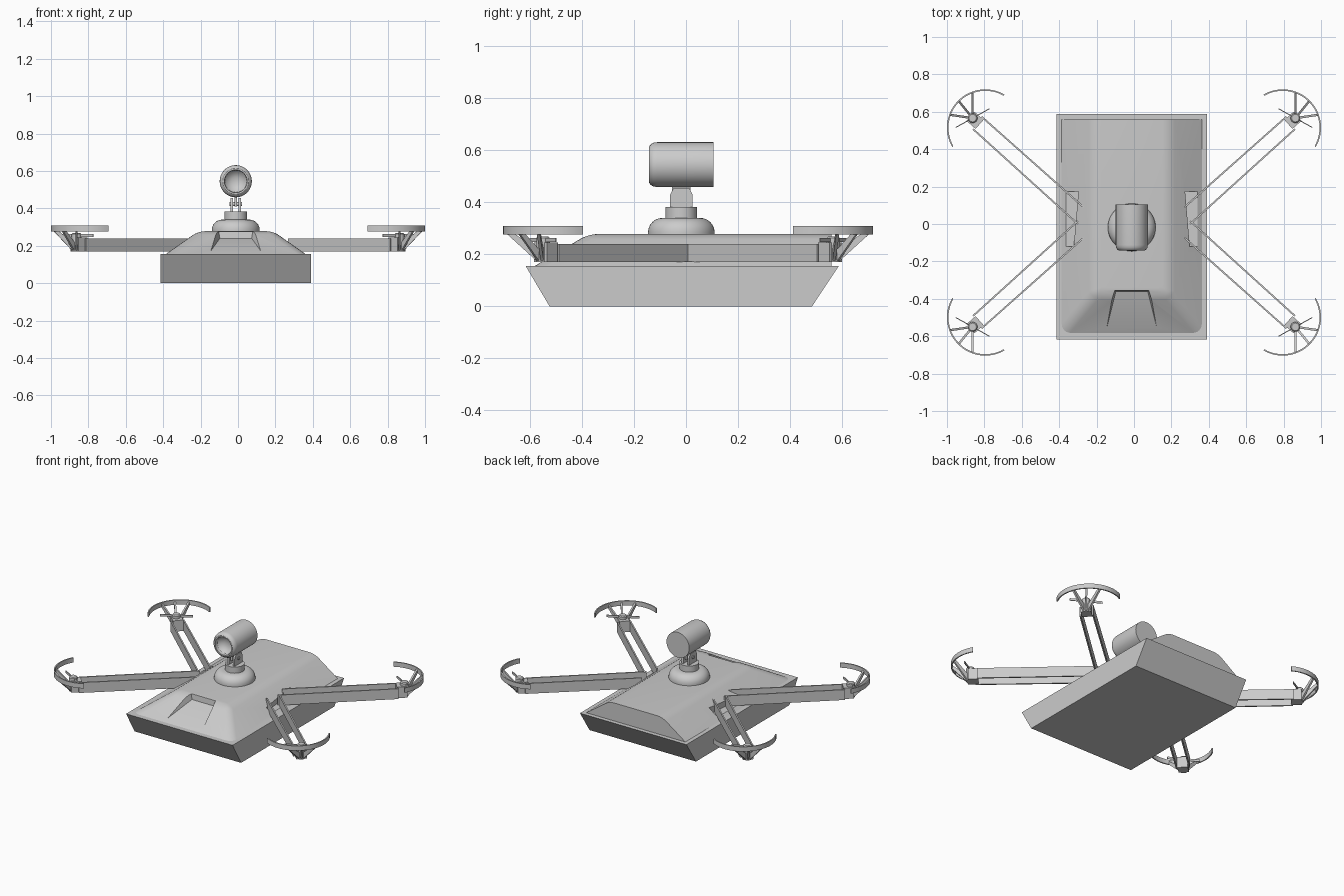
import bpy, bmesh
from math import sin, cos, pi, radians
from mathutils import Vector, Matrix

if "Cube" in bpy.data.objects:
    bpy.data.objects.remove(bpy.data.objects["Cube"])

CX, CY = -0.012, 0.008          # body centre line, rotor centre line


def finish(bm, name, loc=(0, 0, 0), smooth=30):
    bmesh.ops.recalc_face_normals(bm, faces=bm.faces)
    me = bpy.data.meshes.new(name)
    bm.to_mesh(me)
    bm.free()
    ob = bpy.data.objects.new(name, me)
    bpy.context.collection.objects.link(ob)
    ob.location = loc
    shade(ob, smooth)
    return ob


def shade(ob, angle=30):
    bpy.ops.object.select_all(action='DESELECT')
    ob.select_set(True)
    bpy.context.view_layer.objects.active = ob
    bpy.ops.object.shade_smooth_by_angle(angle=radians(angle))


def solid(bm, pts):
    """Convex block around the points."""
    vs = [bm.verts.new(p) for p in pts]
    bmesh.ops.convex_hull(bm, input=vs)
    es = list({e for v in vs if v.is_valid for e in v.link_edges})
    bmesh.ops.dissolve_limit(bm, angle_limit=0.01, verts=[v for v in vs if v.is_valid], edges=es)


def frustum(hw0, y0, z0, hw1, y1, z1):
    """Corners of a block from a bottom and a top rectangle, y as (front, back)."""
    return ([(s * hw0, y, z0) for s in (-1, 1) for y in y0] +
            [(s * hw1, y, z1) for s in (-1, 1) for y in y1])


def plate(bm, a, b, za, zb, t):
    """Thin upright plate from a to b (xy), with z spans at both ends."""
    a, b = Vector(a), Vector(b)
    d = (b - a).normalized()
    n = Vector((-d.y, d.x)) * t / 2
    solid(bm, [(*(p + s * n), z) for p, zs in ((a, za), (b, zb)) for s in (-1, 1) for z in zs])


def lathe(bm, profile, n=48, mat=Matrix()):
    vs = [bm.verts.new(mat @ Vector((r, 0, z))) for r, z in profile]
    es = [bm.edges.new(p) for p in zip(vs, vs[1:])]
    axis = mat.to_3x3() @ Vector((0, 0, 1))
    bmesh.ops.spin(bm, geom=vs + es, cent=mat.translation, axis=axis, angle=2 * pi, steps=n)
    bmesh.ops.remove_doubles(bm, verts=bm.verts, dist=1e-5)


def cut(ob, pts):
    bm = bmesh.new()
    solid(bm, pts)
    c = finish(bm, "cutter", ob.location)
    c.hide_render = True
    m = ob.modifiers.new("cut", 'BOOLEAN')
    m.operation, m.object, m.solver = 'DIFFERENCE', c, 'EXACT'
    bpy.context.view_layer.objects.active = ob
    bpy.ops.object.modifier_apply(modifier=m.name)
    bpy.data.objects.remove(c)


def four(ob):
    m = ob.modifiers.new("mirror", 'MIRROR')
    m.use_axis = (True, True, False)
    m.use_mirror_merge = False


# lower tray with raked ends
bm = bmesh.new()
solid(bm, frustum(0.403, (-0.525, 0.485), 0, 0.403, (-0.617, 0.588), 0.155))
finish(bm, "lower_tray", (CX, 0, 0))

# upper hull, softened along its upper edges
bm = bmesh.new()
solid(bm, frustum(0.382, (-0.59, 0.56), 0.15, 0.2, (-0.375, 0.56), 0.278))
edges = [e for e in bm.edges if max(v.co.z for v in e.verts) > 0.2
         and not all(v.co.y > 0.5 for v in e.verts)]
bmesh.ops.bevel(bm, geom=edges, offset=0.035, segments=4, profile=0.5, affect='EDGES')
hull = finish(bm, "upper_hull", (CX, 0, 0))

# front channel and arm pockets cut into the hull
cut(hull, frustum(0.085, (-0.36, -0.36), 0.24, 0.1, (-0.35, -0.35), 0.33) +
    frustum(0.16, (-0.66, -0.66), 0.135, 0.215, (-0.66, -0.66), 0.33))
for s in (-1, 1):
    cut(hull, [(s * x, y, z) for x, y in ((0.372, 0.175), (0.285, 0.175), (0.31, -0.12), (0.355, -0.12))
               for z in (0.172, 0.35)])
shade(hull)

# arms: pairs of thin upright rails
bm = bmesh.new()
plate(bm, (0.27, 0.082), (0.815, 0.566), (0.17, 0.24), (0.17, 0.24), 0.009)
plate(bm, (0.30, -0.008), (0.86, 0.499), (0.17, 0.24), (0.17, 0.24), 0.009)
four(finish(bm, "arm_rails", (0, CY, 0)))

# motor mounts, motors and propellers
hub = Vector((0.863, 0.558))
out = Vector((0.748, 0.664))
bm = bmesh.new()
plate(bm, hub - out * 0.05, hub + out * 0.015, (0.17, 0.245), (0.17, 0.245), 0.065)
four(finish(bm, "motor_mount", (0, CY, 0)))
bm = bmesh.new()
lathe(bm, [(0, 0.17), (0.026, 0.17), (0.026, 0.262), (0.02, 0.268), (0, 0.268)], 20,
      Matrix.Translation((*hub, 0)))
four(finish(bm, "motor", (0, CY, 0)))
bm = bmesh.new()
blade = Vector((0.09, -0.05))
plate(bm, hub - blade, hub + blade, (0.247, 0.262), (0.247, 0.262), 0.005)
four(finish(bm, "propeller", (0, CY, 0)))

# curved rotor guards
gc, gr = Vector((0.795, 0.507)), 0.205
bm = bmesh.new()
rows = []
for i in range(25):
    a = radians(-30 + 150 * i / 24)
    rows.append([bm.verts.new((gc.x + r * cos(a), gc.y + r * sin(a), z))
                 for r, z in ((gr - 0.008, 0.277), (gr, 0.277), (gr, 0.309), (gr - 0.008, 0.309))])
for p, q in zip(rows, rows[1:]):
    for k in range(4):
        bm.faces.new((p[k], p[k - 1], q[k - 1], q[k]))
bm.faces.new(rows[0])
bm.faces.new(rows[-1])
four(finish(bm, "rotor_guard", (0, CY, 0)))

# struts from motor to guard
bm = bmesh.new()
for deg in (70, 45, 20):
    a = radians(deg)
    end = gc + Vector((cos(a), sin(a))) * (gr - 0.004)
    start = hub + (end - hub).normalized() * 0.02
    plate(bm, start, end, (0.17, 0.215), (0.277, 0.3), 0.012)
four(finish(bm, "guard_struts", (0, CY, 0)))

# turret base and neck
TY = -0.018
bm = bmesh.new()
lathe(bm, [(0, 0.26), (0.128, 0.26), (0.128, 0.285)] +
      [(0.072 + 0.056 * cos(t * pi / 12), 0.285 + 0.055 * sin(t * pi / 12)) for t in range(1, 7)] +
      [(0, 0.34)], 48)
finish(bm, "turret_base", (CX, TY, 0))
bm = bmesh.new()
lathe(bm, [(0, 0.33), (0.061, 0.33), (0.061, 0.382), (0, 0.382)], 40)
finish(bm, "turret_neck", (CX, TY, 0))

# fork plates carrying the camera, with a cross bolt
bm = bmesh.new()
for x in (-0.022, 0.022):
    solid(bm, [(x + t, y, z) for t in (-0.007, 0.007)
               for y, z in ((-0.043, 0.375), (0.043, 0.375), (-0.043, 0.43), (0.043, 0.43),
                            (-0.03, 0.455), (0.03, 0.455))])
solid(bm, [(x, y, z) for x in (-0.007, 0.007) for y in (-0.035, 0.035) for z in (0.41, 0.475)])
finish(bm, "camera_fork", (CX, TY, 0))
bm = bmesh.new()
lathe(bm, [(0, -0.034), (0.011, -0.034), (0.011, 0.034), (0, 0.034)], 16,
      Matrix.Translation((0, 0, 0.423)) @ Matrix.Rotation(pi / 2, 4, 'Y'))
finish(bm, "fork_bolt", (CX, TY, 0))

# camera barrel with a recessed lens facing forward
bm = bmesh.new()
lathe(bm, [(0, 0.105), (0.086, 0.105), (0.086, -0.112), (0.084, -0.125), (0.078, -0.136),
           (0.069, -0.142), (0.061, -0.142), (0.059, -0.122), (0.045, -0.105),
           (0.024, -0.095), (0, -0.092)], 48, Matrix.Rotation(-pi / 2, 4, 'X'))
finish(bm, "camera_barrel", (CX, 0, 0.545))
